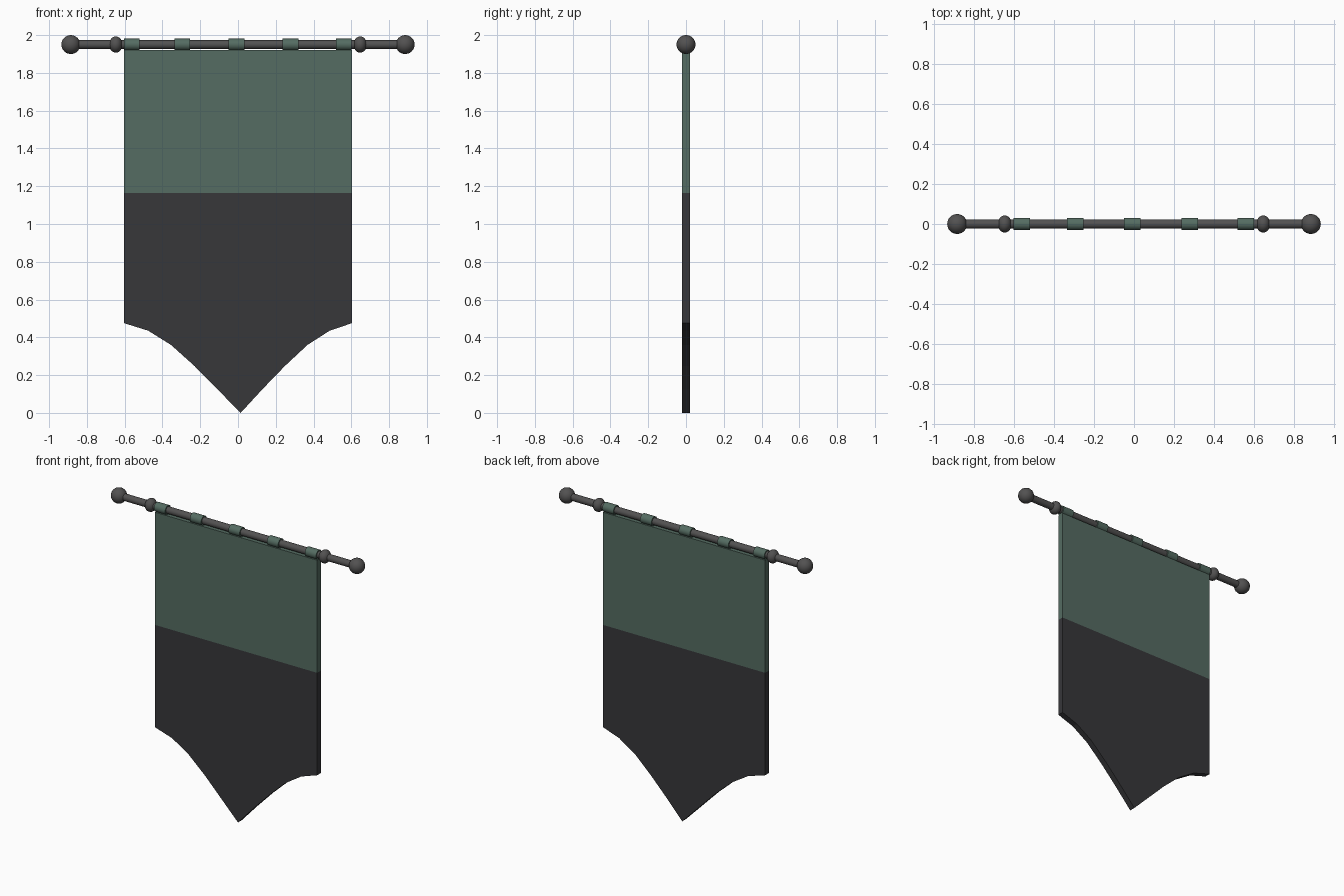
import bpy, bmesh, math

if "Cube" in bpy.data.objects:
    bpy.data.objects.remove(bpy.data.objects["Cube"])

ROD_Z = 1.95


def material(name, rgb):
    m = bpy.data.materials.new(name)
    m.diffuse_color = (*rgb, 1)
    m.use_nodes = True
    m.node_tree.nodes["Principled BSDF"].inputs["Base Color"].default_value = m.diffuse_color
    return m


GREEN = material("green_cloth", (0.09, 0.15, 0.122))
DARK = material("dark_cloth", (0.038, 0.038, 0.042))
METAL = material("dark_metal", (0.085, 0.083, 0.083))


def finish(name, mat):
    ob = bpy.context.object
    ob.name = name
    ob.data.materials.append(mat)
    bpy.ops.object.shade_smooth_by_angle(angle=math.radians(40))
    return ob


def bar(name, x, length, radius, mat):
    bpy.ops.mesh.primitive_cylinder_add(vertices=24, radius=radius, depth=length,
                                        location=(x, 0, ROD_Z),
                                        rotation=(0, math.pi / 2, 0))
    return finish(name, mat)


def ball(name, x, rx, r):
    bpy.ops.mesh.primitive_uv_sphere_add(segments=24, ring_count=16, radius=1,
                                         location=(x, 0, ROD_Z))
    bpy.context.object.scale = (rx, r, r)
    return finish(name, METAL)


# Rod with end knobs and inner collars
bar("rod", 0, 1.77, 0.023, METAL)
for side, s in (("left", -1), ("right", 1)):
    ball("end_knob_" + side, s * 0.885, 0.05, 0.05)
    ball("collar_" + side, s * 0.647, 0.035, 0.043)

# Cloth loops around the rod
for i, x in enumerate((-0.562, -0.295, -0.008, 0.278, 0.56)):
    bar(f"hanging_loop_{i + 1}", x, 0.083, 0.031, GREEN)

# Banner: green upper panel and dark pointed lower panel in one slab
W, TOP, SPLIT, T = 0.603, 1.92, 1.163, 0.02
hem = [(-W, 0.475), (-0.475, 0.435), (-0.355, 0.36), (-0.23, 0.248), (-0.11, 0.126),
       (0.014, 0.0),
       (0.13, 0.126), (0.248, 0.248), (0.368, 0.36), (0.485, 0.435), (W, 0.475)]
bm = bmesh.new()


def vert(x, z):
    return bm.verts.new((x, -T, z))


split_l, split_r = vert(-W, SPLIT), vert(W, SPLIT)
upper = bm.faces.new([split_l, split_r, vert(W, TOP), vert(-W, TOP)])
lower = bm.faces.new([vert(*p) for p in hem] + [split_r, split_l])
ext = bmesh.ops.extrude_face_region(bm, geom=[upper, lower], use_keep_orig=True)
new_verts = [g for g in ext["geom"] if isinstance(g, bmesh.types.BMVert)]
bmesh.ops.translate(bm, verts=new_verts, vec=(0, 2 * T, 0))
bmesh.ops.recalc_face_normals(bm, faces=bm.faces)
for f in bm.faces:
    f.material_index = 0 if f.calc_center_bounds().z > SPLIT else 1

mesh = bpy.data.meshes.new("banner")
bm.to_mesh(mesh)
bm.free()
mesh.materials.append(GREEN)
mesh.materials.append(DARK)
bpy.context.collection.objects.link(bpy.data.objects.new("banner", mesh))
